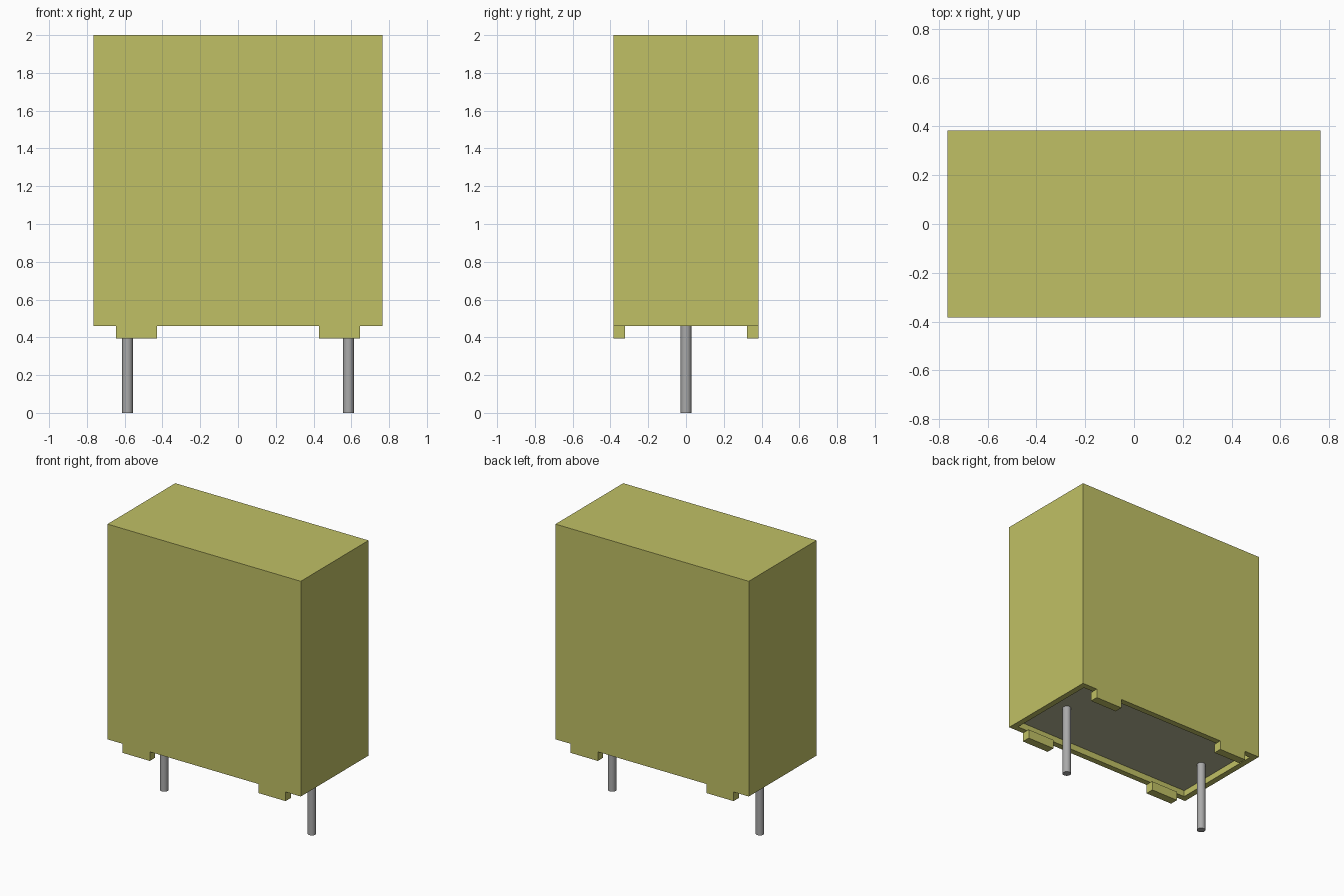
import bpy, bmesh
from mathutils import Matrix

cube = bpy.data.objects.get("Cube")
if cube:
    bpy.data.objects.remove(cube, do_unlink=True)

HX, HY = 0.765, 0.383          # half width and half depth of the case
Z_RIM, Z_TOP = 0.46, 2.0       # case bottom rim and top
Z_FOOT = 0.395                 # underside of the standoff feet
WALL, RECESS = 0.06, 0.045     # rim thickness and recess depth


def material(name, color, metallic=0.0):
    m = bpy.data.materials.new(name)
    m.use_nodes = True
    m.diffuse_color = color
    bsdf = m.node_tree.nodes["Principled BSDF"]
    bsdf.inputs["Base Color"].default_value = color
    bsdf.inputs["Roughness"].default_value = 0.6
    return m


def add_object(name, bm, *mats):
    mesh = bpy.data.meshes.new(name)
    bm.to_mesh(mesh)
    bm.free()
    for m in mats:
        mesh.materials.append(m)
    obj = bpy.data.objects.new(name, mesh)
    bpy.context.collection.objects.link(obj)
    return obj


def box(lo, hi):
    bm = bmesh.new()
    size = [b - a for a, b in zip(lo, hi)]
    mid = [(a + b) / 2 for a, b in zip(lo, hi)]
    bmesh.ops.create_cube(bm, size=1, matrix=Matrix.Translation(mid) @ Matrix.Diagonal((*size, 1)))
    return bm


case_yellow = material("olive yellow", (0.53, 0.53, 0.13, 1))
filler = material("pale khaki", (0.47, 0.47, 0.30, 1))
metal = material("lead grey", (0.40, 0.40, 0.40, 1))

# Case with a recessed, filled underside
bm = box((-HX, -HY, Z_RIM), (HX, HY, Z_TOP))
bm.normal_update()
bottom = min(bm.faces, key=lambda f: f.calc_center_median().z)
bmesh.ops.inset_individual(bm, faces=[bottom], thickness=WALL)
res = bmesh.ops.extrude_discrete_faces(bm, faces=[bottom])
floor = res["faces"][0]
bmesh.ops.translate(bm, verts=floor.verts, vec=(0, 0, RECESS))
floor.material_index = 1
add_object("case", bm, case_yellow, filler)

for sx, side in ((1, "left"), (-1, "right")):
    # Standoff feet, flush with the front and back walls
    for sy, end in ((-1, "front"), (1, "back")):
        xs = sorted((sx * 0.43, sx * 0.645))
        ys = sorted((sy * (HY - WALL), sy * HY))
        add_object(f"foot_{end}_{side}", box((xs[0], ys[0], Z_FOOT), (xs[1], ys[1], Z_RIM)), case_yellow)

    # Round wire lead, smooth around its side
    z1 = Z_RIM + RECESS + 0.01
    bm = bmesh.new()
    bmesh.ops.create_cone(bm, cap_ends=True, segments=32, radius1=0.028, radius2=0.028, depth=z1,
                          matrix=Matrix.Translation((sx * 0.585, 0, z1 / 2)))
    bm.normal_update()
    for f in bm.faces:
        f.smooth = abs(f.normal.z) < 0.5
    for e in bm.edges:
        e.smooth = e.calc_face_angle(0) < 0.7
    add_object(f"lead_{side}", bm, metal)
